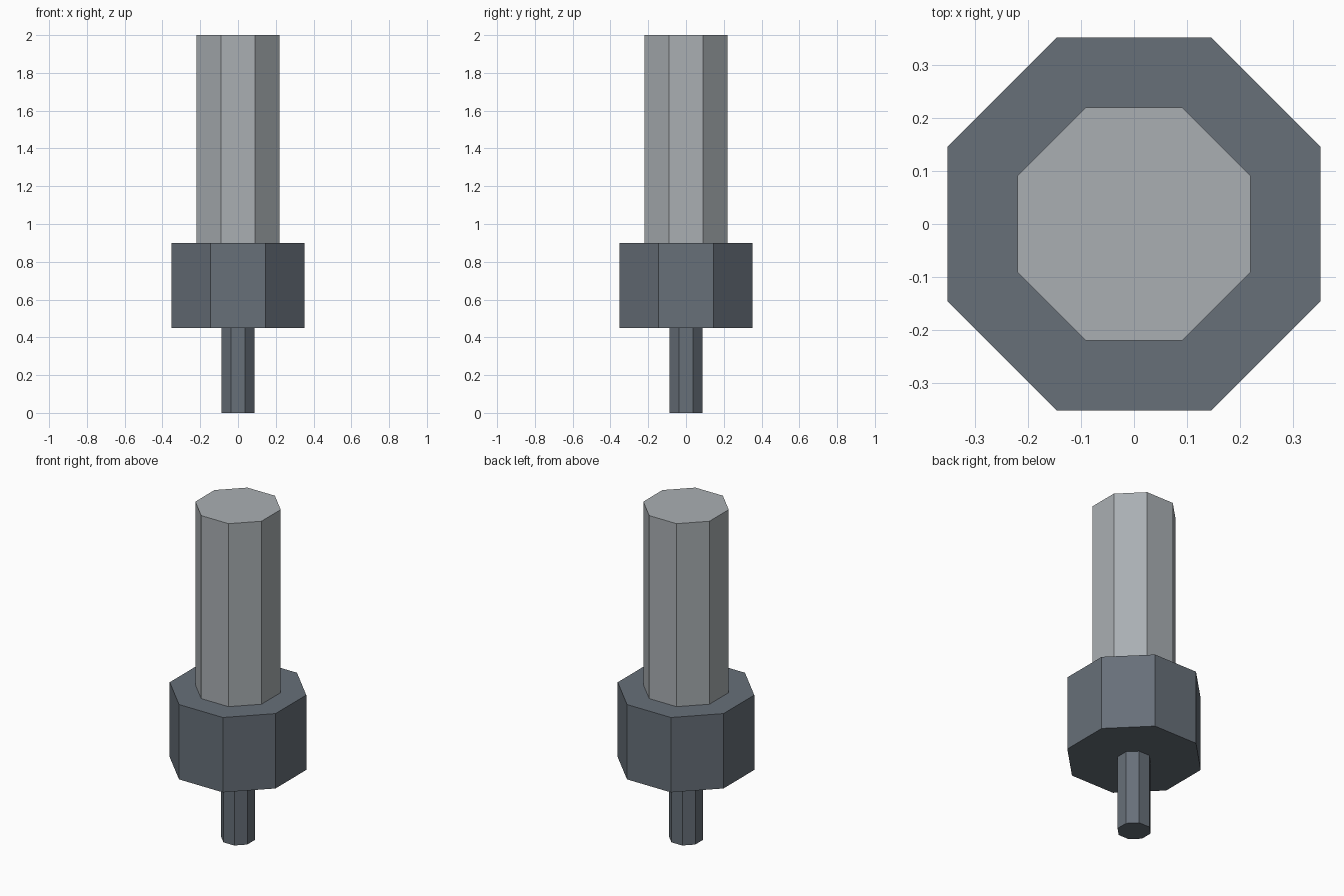
import bpy
import math

if "Cube" in bpy.data.objects:
    bpy.data.objects.remove(bpy.data.objects["Cube"])


def material(name, rgb):
    mat = bpy.data.materials.new(name)
    mat.diffuse_color = (*rgb, 1.0)
    mat.use_nodes = True
    mat.node_tree.nodes["Principled BSDF"].inputs["Base Color"].default_value = mat.diffuse_color
    return mat


def octagon(name, apothem, z0, z1, mat):
    """Upright eight-sided prism with flat sides facing the axes."""
    bpy.ops.mesh.primitive_cylinder_add(
        vertices=8, radius=apothem / math.cos(math.pi / 8), depth=z1 - z0,
        location=(0, 0, (z0 + z1) / 2), rotation=(0, 0, math.pi / 8))
    bpy.ops.object.transform_apply(location=True, rotation=True, scale=True)
    obj = bpy.context.object
    obj.name = name
    obj.data.materials.append(mat)
    return obj


light_grey = material("light grey", (0.40, 0.43, 0.45))
dark_grey = material("dark blue grey", (0.135, 0.16, 0.19))

# Thin lower pin, wide collar and long upper shaft
octagon("lower_pin", 0.087, 0.0, 0.45, dark_grey)
octagon("collar", 0.352, 0.45, 0.90, dark_grey)
octagon("upper_shaft", 0.22, 0.90, 2.0, light_grey)
